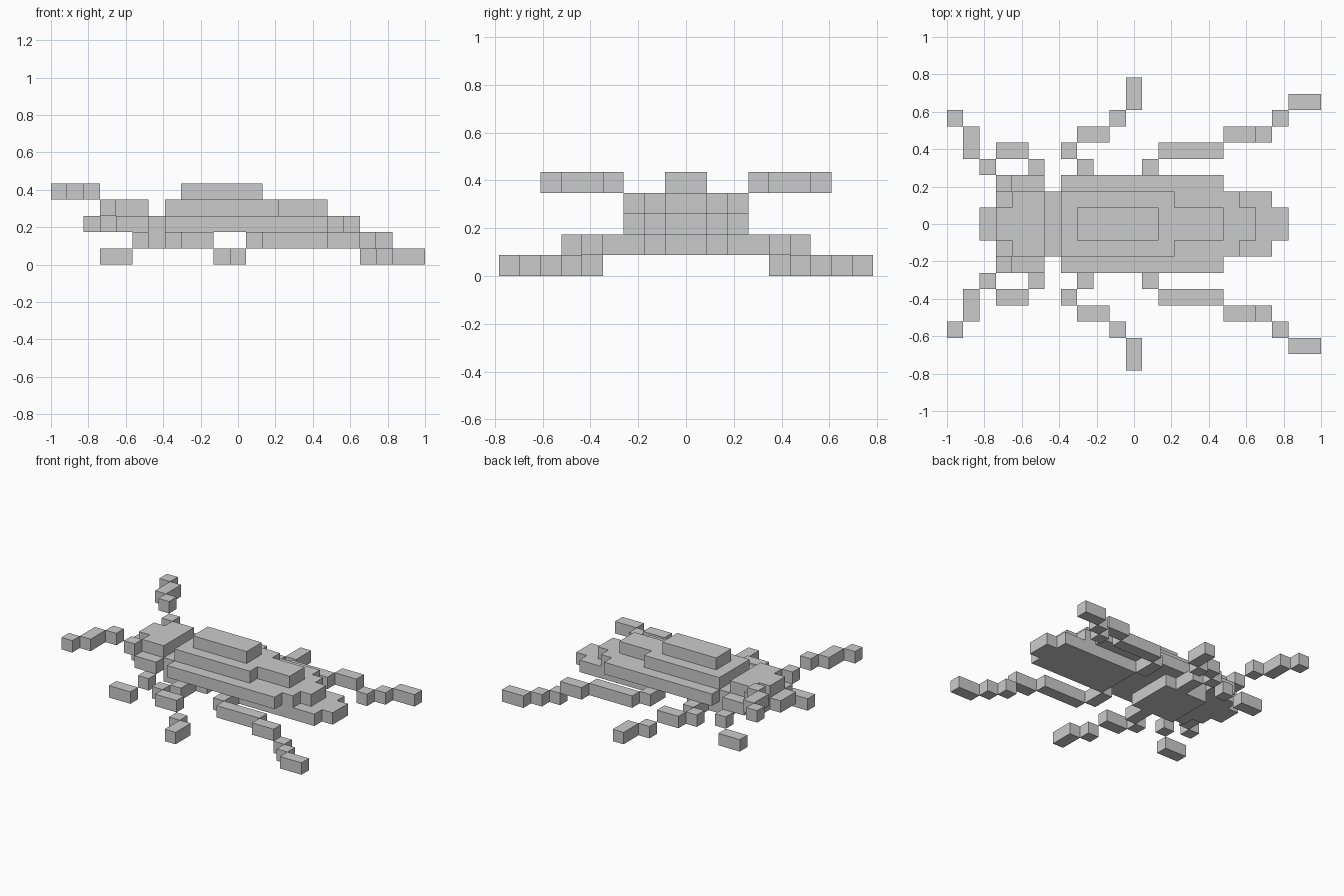
import bpy, bmesh
from mathutils import Matrix, Vector

if "Cube" in bpy.data.objects:
    bpy.data.objects.remove(bpy.data.objects["Cube"])

U = 2 / 23  # edge of one block


def blocks(name, boxes):
    """One object from boxes (x0, x1, y0, y1, z0, z1) counted in blocks."""
    bm = bmesh.new()
    for x0, x1, y0, y1, z0, z1 in boxes:
        centre = Vector(((x0 + x1) / 2 - 11.5, (y0 + y1) / 2, (z0 + z1) / 2)) * U
        size = Vector((x1 - x0, y1 - y0, z1 - z0)) * U
        bmesh.ops.create_cube(bm, size=1, matrix=Matrix.Translation(centre) @ Matrix.Diagonal(size).to_4x4())
    mesh = bpy.data.meshes.new(name)
    bm.to_mesh(mesh)
    bm.free()
    obj = bpy.data.objects.new(name, mesh)
    bpy.context.collection.objects.link(obj)
    return obj


def slabs(name, parts):
    """Slabs centred on y = 0: (x0, x1, half width, layer)."""
    return blocks(name, [(a, b, -h, h, k, k + 1) for a, b, h, k in parts])


def pair(name, parts):
    """Limbs on both sides: (x0, x1, y0, y1, layer) mirrored over y."""
    obj = blocks(name, [(a, b, c, d, k, k + 1) for a, b, c, d, k in parts])
    mod = obj.modifiers.new("Mirror", 'MIRROR')
    mod.use_axis = (False, True, False)
    mod.use_mirror_merge = False
    return obj


# Stepped shell and the tail below it
slabs("shell", [(8, 13, 1, 4), (7, 14, 2, 3), (14, 17, 1, 3),
                (7, 17, 3, 2), (17, 18, 2, 2), (18, 19, 1, 2)])
slabs("tail", [(13, 20, 2, 1), (20, 21, 1, 1)])

# Neck, chest and head
slabs("neck", [(6, 7, 2, 2)])
slabs("chest", [(6, 10, 2, 1)])
slabs("head", [(4, 6, 2, 3), (3, 4, 1, 3),
               (4, 6, 3, 2), (3, 4, 2, 2), (2, 3, 1, 2)])
pair("eyes", [(3, 4, 2, 3, 3)])

# Antennae
pair("antennae", [(2, 3, 3, 4, 4), (1, 2, 4, 6, 4), (0, 1, 6, 7, 4)])

# Three pairs of legs
pair("front_legs", [(5, 6, 3, 4, 1), (3, 5, 4, 5, 0)])
pair("middle_legs", [(8, 9, 2, 4, 1), (7, 8, 4, 5, 1), (8, 10, 5, 6, 1),
                     (10, 11, 6, 7, 0), (11, 12, 7, 9, 0)])
pair("hind_legs", [(12, 13, 2, 4, 1), (13, 17, 4, 5, 1), (17, 19, 5, 6, 1),
                   (19, 20, 5, 6, 0), (20, 21, 6, 7, 0), (21, 23, 7, 8, 0)])
